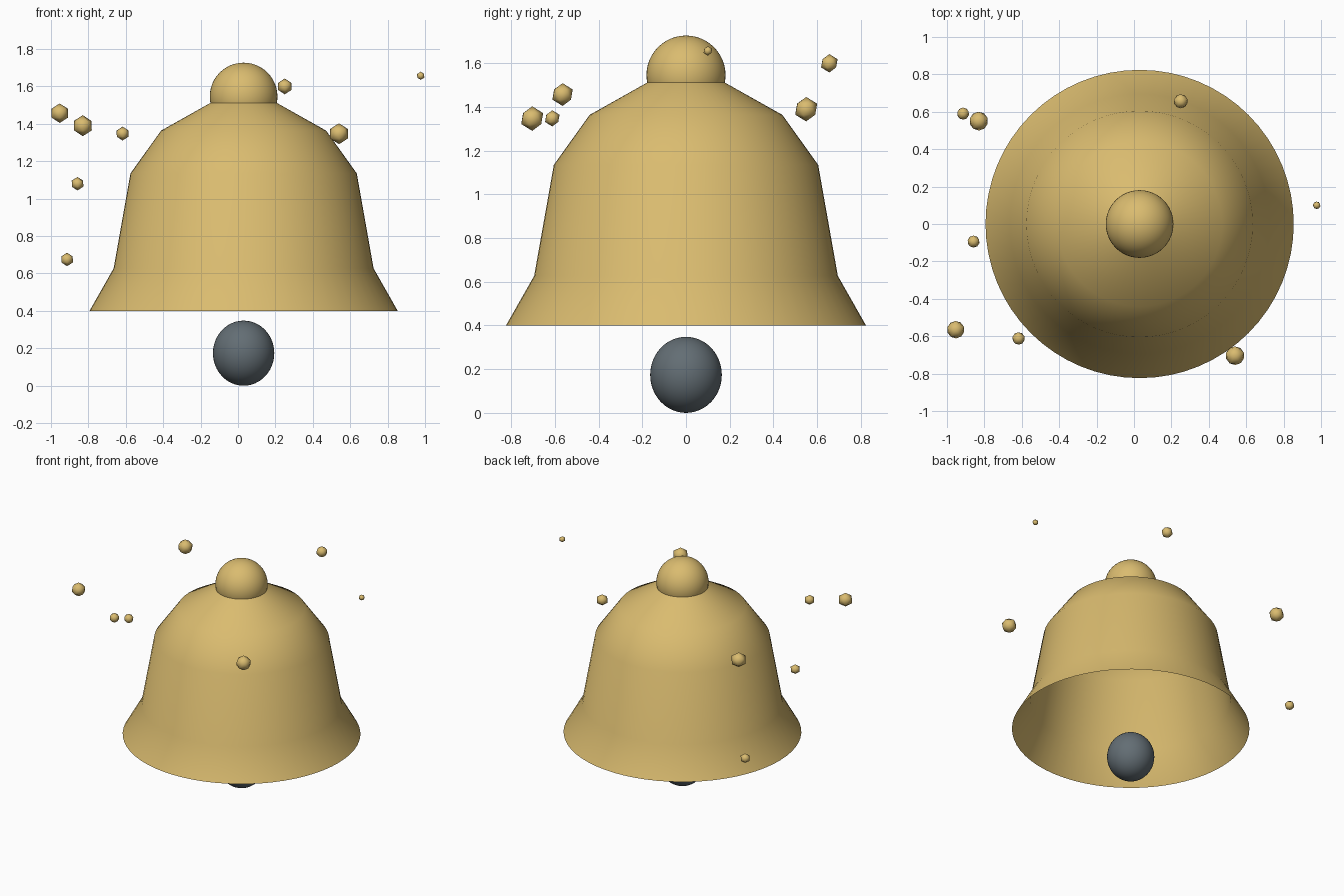
import bpy, bmesh, math
from mathutils import Matrix, Vector

if "Cube" in bpy.data.objects:
    bpy.data.objects.remove(bpy.data.objects["Cube"])

AXIS_X = 0.03  # the bell hangs slightly off centre


def material(name, rgb):
    mat = bpy.data.materials.new(name)
    mat.use_nodes = True
    colour = (*rgb, 1.0)
    mat.diffuse_color = colour
    bsdf = next(n for n in mat.node_tree.nodes if n.type == 'BSDF_PRINCIPLED')
    bsdf.inputs["Base Color"].default_value = colour
    return mat


def finish(name, bm, mat, location):
    bmesh.ops.recalc_face_normals(bm, faces=bm.faces)
    mesh = bpy.data.meshes.new(name)
    for face in bm.faces:
        face.smooth = True
    bm.to_mesh(mesh)
    bm.free()
    mesh.materials.append(mat)
    obj = bpy.data.objects.new(name, mesh)
    obj.location = location
    bpy.context.collection.objects.link(obj)
    return obj


def ball(name, mat, location, radius, height):
    bm = bmesh.new()
    bmesh.ops.create_uvsphere(bm, u_segments=48, v_segments=24, radius=1)
    bmesh.ops.scale(bm, vec=(radius, radius, height), verts=bm.verts)
    return finish(name, bm, mat, location)


gold = material("warm gold", (0.70, 0.50, 0.16))
iron = material("dark iron", (0.125, 0.155, 0.175))

# Bell shell: an open profile of radius and height, spun round the axis
profile = [(0.824, 0.40), (0.695, 0.627), (0.605, 1.135), (0.441, 1.364), (0.172, 1.515)]
bm = bmesh.new()
verts = [bm.verts.new((r, 0, z)) for r, z in profile]
edges = [bm.edges.new(pair) for pair in zip(verts, verts[1:])]
bmesh.ops.spin(bm, geom=verts + edges, cent=(0, 0, 0), axis=(0, 0, 1),
               angle=math.tau, steps=64, use_duplicate=False)
bmesh.ops.remove_doubles(bm, verts=bm.verts, dist=0.0005)
# Make the shell face outwards
finish("bell_shell", bm, gold, (AXIS_X, 0, 0))
shell = bpy.data.objects["bell_shell"].data
if sum(p.normal.dot(Vector((p.center.x, p.center.y, 0))) for p in shell.polygons) < 0:
    shell.flip_normals()

# Knob on top and clapper below
ball("top_knob", gold, (AXIS_X, 0, 1.546), 0.181, 0.181)
ball("clapper", iron, (AXIS_X, 0, 0.174), 0.164, 0.174)

# Sparkles floating round the bell: x, y, z, radius
sparkles = [
    (-0.953, -0.565, 1.457, 0.052), (-0.83, 0.55, 1.39, 0.056),
    (-0.617, -0.612, 1.348, 0.037), (-0.858, -0.094, 1.08, 0.036),
    (-0.914, 0.59, 0.675, 0.036), (0.25, 0.656, 1.60, 0.042),
    (0.54, -0.704, 1.347, 0.056), (0.977, 0.10, 1.657, 0.022),
]
for i, (x, y, z, radius) in enumerate(sparkles, 1):
    bm = bmesh.new()
    bmesh.ops.create_icosphere(bm, subdivisions=1, radius=radius,
                               matrix=Matrix.Rotation(math.radians(20), 4, 'Z'))
    finish(f"sparkle_{i}", bm, gold, (x, y, z))
